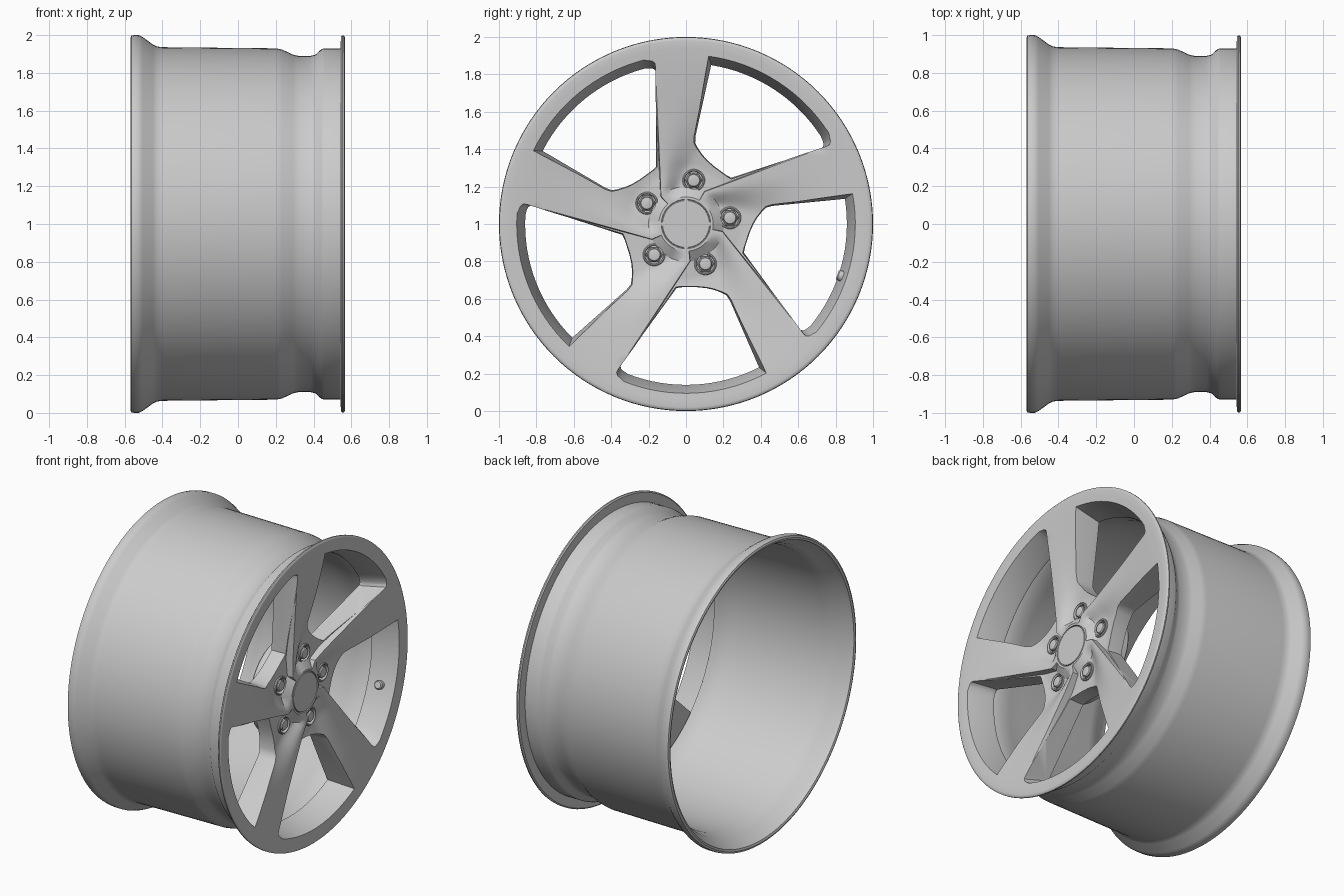
import bpy, bmesh, math
from math import sin, cos, radians, asin

if "Cube" in bpy.data.objects:
    bpy.data.objects.remove(bpy.data.objects["Cube"])

def interp(tab, v):
    if v <= tab[0][0]:
        return tab[0][1]
    for (a, fa), (b, fb) in zip(tab, tab[1:]):
        if v <= b:
            return fa + (fb - fa) * (v - a) / (b - a)
    return tab[-1][1]

def finish(name, bm, angle=30):
    bmesh.ops.recalc_face_normals(bm, faces=bm.faces[:])
    me = bpy.data.meshes.new(name)
    bm.to_mesh(me)
    bm.free()
    ob = bpy.data.objects.new(name, me)
    bpy.context.collection.objects.link(ob)
    smooth(ob, angle)
    return ob

def smooth(ob, angle=30):
    bpy.ops.object.select_all(action='DESELECT')
    ob.select_set(True)
    bpy.context.view_layer.objects.active = ob
    bpy.ops.object.shade_smooth_by_angle(angle=radians(angle))

def skin(bm, rings, loop=False):
    """Bridge rings of points; rings close on themselves, ends are capped unless looped."""
    vs = [[bm.verts.new(p) for p in ring] for ring in rings]
    pairs = list(zip(vs, vs[1:])) + ([(vs[-1], vs[0])] if loop else [])
    for a, b in pairs:
        n = len(a)
        for i in range(n):
            j = (i + 1) % n
            bm.faces.new((a[i], a[j], b[j], b[i]))
    if not loop:
        bm.faces.new(vs[0])
        bm.faces.new(vs[-1])

def turned(bm, prof, cy=0, cz=1, n=24, loop=False):
    skin(bm, [[(x, cy + r * cos(math.tau * i / n), cz + r * sin(math.tau * i / n))
               for i in range(n)] for x, r in prof], loop)

# Barrel
bm = bmesh.new()
turned(bm, [(-.57, .985), (-.565, .997), (-.55, 1), (-.525, 1), (-.505, .99), (-.45, .95),
            (-.43, .94), (-.40, .936), (.20, .93), (.235, .923), (.29, .897), (.32, .89),
            (.385, .89), (.41, .897), (.44, .924), (.455, .93), (.545, .93),
            (.52, .915), (.39, .87), (.33, .862), (.26, .868), (.15, .89), (-.40, .905),
            (-.47, .925), (-.53, .965), (-.565, .972)], n=128, loop=True)
finish("barrel", bm)

# Spoked face: twisted polar grid with a sharp ridge on one edge of each spoke
HEIGHT = [(0, .50), (.14, .50), (.3, .505), (.6, .53), (.9, .562), (.985, .568)]
SINK = [(.145, 0), (.20, .04), (.30, .05), (.42, .04), (.65, .012), (.85, 0)]
PHI = [3 * i for i in range(24)] + [71.3]

def ridge(r):
    return 90 + math.degrees(asin(min(.67, (.125 + .045 * r) / max(r, .01))))

def sink(r, phi):
    t = min(1, max(0, (phi - 4) / 28))
    return interp(SINK, r) * t * t * (3 - 2 * t)

def face_ring(x, r, front):
    pts = []
    for k in range(5):
        for phi in PHI:
            a = radians((ridge(r) if front else ridge(1)) - 72 * k - phi)
            d = sink(r, phi) if front else 0
            pts.append((x - d, r * cos(a), 1 + r * sin(a)))
    return pts

bm = bmesh.new()
rings = [face_ring(x, r, True) for x, r in
         [(.50, .05), (.50, .125), (.492, .127), (.492, .13), (.50, .132)]]
radii = [.145, .16, .18, .2, .22, .24, .26, .28, .3, .33, .36, .4, .45, .5, .55, .6,
         .65, .7, .75, .8, .85, .9, .94, .98]
rings += [face_ring(interp(HEIGHT, r), r, True) for r in radii]
rings += [face_ring(x, r, False) for x, r in
          [(.566, .99), (.56, .998), (.552, .998), (.545, .99), (.542, .925), (.50, .905),
           (.41, .875), (.39, .86), (.385, .8), (.36, .33), (.355, .315), (.31, .315), (.30, .305),
           (.30, .135), (.305, .13), (.40, .13)]]
skin(bm, rings)
face = finish("spoked_face", bm)

# Cutters: five drafted windows and five bolt holes
def arc(r, a0, a1, n=16):
    return [(r * cos(radians(a0 + (a1 - a0) * i / n)), r * sin(radians(a0 + (a1 - a0) * i / n)))
            for i in range(n + 1)]

back = [(-.05, -.342), (-.02, -.338), (.06, -.338), (.11, -.343), (.15, -.352), (.19, -.367),
        (.215, -.38), (.235, -.41)] + arc(.86, -63, -111) + \
       [(-.332, -.788), (-.346, -.775), (-.35, -.76), (-.34, -.742)]
front = [(-.066, -.325), (-.03, -.325), (.06, -.325), (.115, -.33), (.155, -.34), (.20, -.355),
         (.228, -.37), (.25, -.405)] + arc(.912, -61.5, -111.5) + \
        [(-.352, -.832), (-.368, -.818), (-.375, -.80), (-.366, -.782)]

def bolt_pos(k):
    a = radians(80 - 72 * k)
    return .237 * cos(a), 1 + .237 * sin(a)

bm = bmesh.new()
for k in range(5):
    c, s = cos(radians(72 * k)), sin(radians(72 * k))
    skin(bm, [[(x, c * u - s * v, 1 + s * u + c * v) for u, v in poly]
              for x, poly in [(.585, front), (.41, back), (.2, back)]])
    turned(bm, [(.43, .048), (.6, .048)], *bolt_pos(k))
cutter = finish("window_cutter", bm)
cutter.hide_render = True
mod = face.modifiers.new("windows", 'BOOLEAN')
mod.operation = 'DIFFERENCE'
mod.solver = 'EXACT'
mod.object = cutter
bpy.context.view_layer.objects.active = face
bpy.ops.object.modifier_apply(modifier=mod.name)
bpy.data.objects.remove(cutter)
smooth(face)

# Bolts with collars
for k in range(5):
    px = interp(HEIGHT, .237) - .045
    bm = bmesh.new()
    turned(bm, [(px - .02, .06), (px + .006, .06), (px + .01, .056), (px + .01, .051),
                (px + .004, .047), (px - .02, .047)], *bolt_pos(k), n=32, loop=True)
    finish("bolt_collar", bm)
    bm = bmesh.new()
    turned(bm, [(.425, .046), (px - .012, .046), (px - .008, .04)], *bolt_pos(k), n=6)
    turned(bm, [(.43, .036), (px + .006, .036), (px + .012, .031), (px + .015, .015)], *bolt_pos(k))
    finish("bolt", bm)

# Valve stub on the inside of the rim
bm = bmesh.new()
turned(bm, [(.86, .028), (.835, .028), (.828, .022)], 0, 0)
a = radians(-18.5)
for v in bm.verts:
    d, t, h = v.co
    v.co = (.47 + h, d * cos(a) - t * sin(a), 1 + d * sin(a) + t * cos(a))
for v in bm.verts:
    v.co.y += .025 * cos(a)
    v.co.z += .025 * sin(a)
finish("valve", bm)
